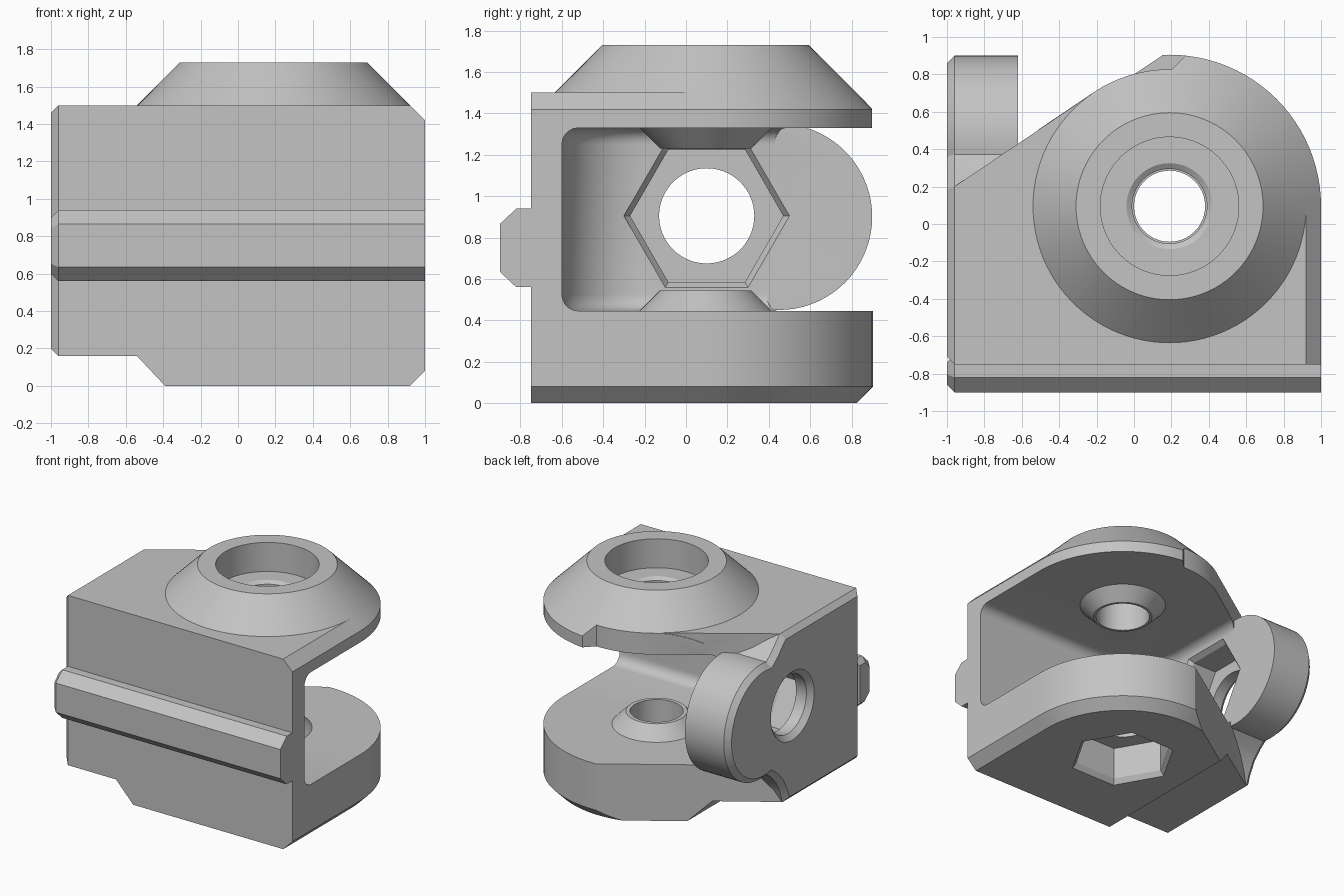
import bpy, bmesh
from math import sin, cos, pi, radians

if "Cube" in bpy.data.objects:
    bpy.data.objects.remove(bpy.data.objects["Cube"])

CX, CY = 0.19, 0.095        # vertical bore axis
SY, SZ = 0.1, 0.905         # side bore axis

grey = bpy.data.materials.new("plain_grey")
grey.use_nodes = True
grey.diffuse_color = (0.55, 0.55, 0.55, 1)
grey.node_tree.nodes["Principled BSDF"].inputs["Base Color"].default_value = (0.55, 0.55, 0.55, 1)


def place(axis, a, b, h):
    return {"x": (h, a, b), "y": (a, h, b), "z": (a, b, h)}[axis]


def finish(name, bm):
    bmesh.ops.recalc_face_normals(bm, faces=bm.faces)
    mesh = bpy.data.meshes.new(name)
    bm.to_mesh(mesh)
    bm.free()
    mesh.materials.append(grey)
    ob = bpy.data.objects.new(name, mesh)
    bpy.context.scene.collection.objects.link(ob)
    return ob


def prism(name, pts, axis, lo, hi, bevel_lo=0, bevel_hi=0, segments=1):
    """Extrude an outline along an axis, with optional bevelled rims."""
    bm = bmesh.new()
    rings = [[bm.verts.new(place(axis, a, b, h)) for a, b in pts] for h in (lo, hi)]
    caps = [bm.faces.new(r) for r in rings]
    n = len(pts)
    for i in range(n):
        j = (i + 1) % n
        bm.faces.new((rings[0][i], rings[0][j], rings[1][j], rings[1][i]))
    bmesh.ops.recalc_face_normals(bm, faces=bm.faces)
    rims = [list(c.edges) for c in caps]
    for edges, size in zip(rims, (bevel_lo, bevel_hi)):
        if size:
            bmesh.ops.bevel(bm, geom=edges, offset=size, segments=segments,
                            profile=0.5, affect='EDGES')
    return finish(name, bm)


def lathe(name, profile, axis, a0, b0, sides=72):
    """Stack of rings (radius, height), closed with flat caps."""
    bm = bmesh.new()
    rings = [[bm.verts.new(place(axis, a0 + r * cos(2 * pi * i / sides),
                                 b0 + r * sin(2 * pi * i / sides), h))
              for i in range(sides)] for r, h in profile]
    bm.faces.new(rings[0])
    bm.faces.new(rings[-1])
    for p, q in zip(rings, rings[1:]):
        for i in range(sides):
            j = (i + 1) % sides
            bm.faces.new((p[i], p[j], q[j], q[i]))
    return finish(name, bm)


def arc(a0, b0, r, start, end, n):
    steps = [radians(start + (end - start) * i / n) for i in range(n + 1)]
    return [(a0 + r * cos(t), b0 + r * sin(t)) for t in steps]


def combine(target, tool, operation):
    tool.hide_render = True
    mod = target.modifiers.new(operation.lower(), 'BOOLEAN')
    mod.operation = operation
    mod.solver = 'EXACT'
    mod.object = tool
    bpy.context.view_layer.objects.active = target
    bpy.ops.object.modifier_apply(modifier=mod.name)
    bpy.data.objects.remove(tool)


def add(tool):
    combine(body, tool, 'UNION')


def cut(tool):
    combine(body, tool, 'DIFFERENCE')


# Round end with conical top and chamfered bottom
body = lathe("hinge_bracket", [(0.73, 0), (0.81, 0.08), (0.81, 1.42), (0.5, 1.73)],
             "z", CX, CY, 96)

# Square block with chamfered right edges
block = prism("block", [(-0.96, -0.75), (1, -0.75), (1, CY), (CX, CY),
                        (-0.219, 0.7), (-0.96, 0.2)], "z", 0, 1.5)
section = prism("section", [(-2, 0), (0.92, 0), (1, 0.08), (1, 1.42), (0.92, 1.5), (-2, 1.5)],
                "y", -2, 2)
combine(block, section, 'INTERSECT')
add(block)

# Clearance on the upper plate, slanted flat on the lower plate
cut(prism("upper_clearance", arc(CX, CY, 0.732, 89, 124, 16)
          + [(-0.8, 0.31), (-0.8, 1.3), (0.67, 1.3)], "z", 1.0, 1.51))
cut(prism("lower_flat", [(0.15, 0.9), (-0.62, 0.39), (-1.2, 0.01), (-1.2, 1.3), (0.15, 1.3)],
          "z", -0.1, 1.0))

# Side ear with rounded lobe
lobe = [(0.17, 0.16), (0.2, 0.25), (0.25, 0.345), (0.31, 0.41)]
lobe += arc(0.45, 0.9, 0.45, -100, 100, 40)
lobe += [(0.31, 1.39), (0.25, 1.455), (0.2, 1.5)]
add(prism("side_ear", [(-0.75, 1.5), (-0.75, 0.16)] + lobe, "x", -1, -0.62, bevel_lo=0.04))

# Stepped underside
cut(prism("step", [(-1.2, -0.2), (-1.2, 0.16), (-0.54, 0.16), (-0.39, 0), (-0.19, -0.2)],
          "y", -1.2, 1.2))

# Open pocket between the plates
cut(prism("pocket", [(1.3, -0.6), (1.3, 1.3), (-0.62, 1.3)]
          + arc(-0.22, -0.2, 0.4, 180, 270, 20), "z", 0.445, 1.33, 0.08, 0.08, 5))

# Front rail
add(prism("front_rail", [(-0.7, 0.56), (-0.82, 0.56), (-0.9, 0.635), (-0.9, 0.865),
                         (-0.82, 0.94), (-0.7, 0.94)], "x", -1, 1, bevel_lo=0.04))

# Conical bosses facing each other
add(lathe("upper_boss", [(0.32, 1.4), (0.32, 1.33), (0.22, 1.23)], "z", CX, CY))
add(lathe("lower_boss", [(0.32, 0.38), (0.32, 0.445), (0.22, 0.545)], "z", CX, CY))

# Vertical bore, counterbore and nut pocket
cut(lathe("lower_bore", [(0.19, 0.1), (0.19, 1.0)], "z", CX, CY))
cut(lathe("upper_bore", [(0.2, 1.0), (0.2, 1.48), (0.23, 1.5), (0.37, 1.501), (0.37, 1.9)],
          "z", CX, CY))
cut(lathe("lower_nut_pocket", [(0.4, -0.1), (0.4, 0), (0.37, 0.04), (0.37, 0.3)],
          "z", CX, CY, 6))

# Side bore and nut pocket
cut(lathe("side_bore", [(0.27, -1.1), (0.27, -1), (0.23, -0.96), (0.23, -0.6)], "x", SY, SZ))
cut(lathe("side_nut_pocket", [(0.37, -0.87), (0.37, -0.66), (0.4, -0.62), (0.4, -0.5)],
          "x", SY, SZ, 6))

# Smooth curved walls, keep edges sharp
bpy.ops.object.select_all(action='DESELECT')
body.select_set(True)
bpy.context.view_layer.objects.active = body
bpy.ops.object.shade_smooth_by_angle(angle=radians(25))
